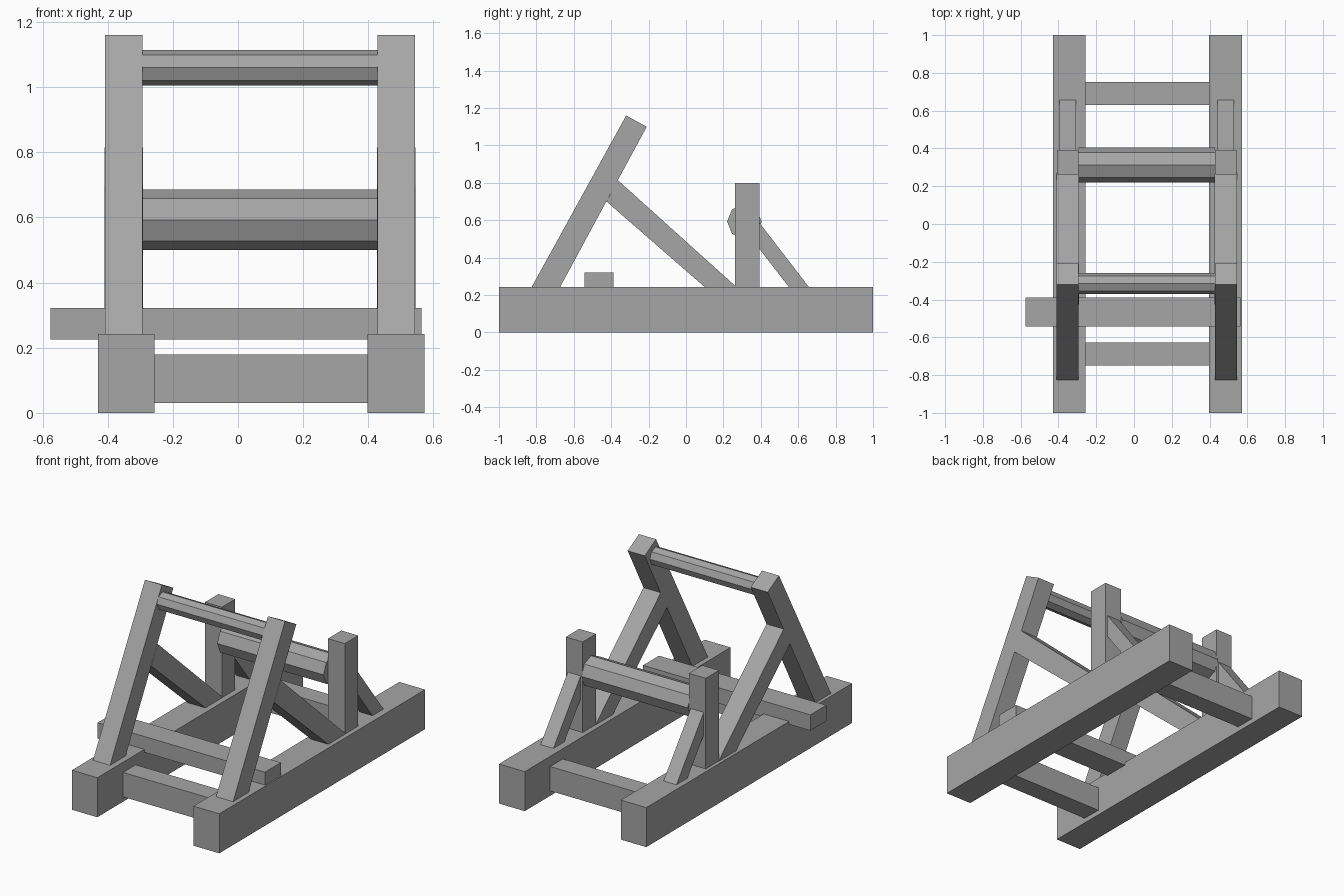
import bpy
import bmesh
from math import cos, sin, radians

cube = bpy.data.objects.get("Cube")
if cube:
    bpy.data.objects.remove(cube, do_unlink=True)

grey = bpy.data.materials.new("timber_grey")
grey.use_nodes = True
colour = (0.38, 0.38, 0.38, 1)
grey.diffuse_color = colour
grey.node_tree.nodes["Principled BSDF"].inputs["Base Color"].default_value = colour


def prism(name, x0, x1, profile):
    """Extrude a (y, z) outline from x0 to x1."""
    bm = bmesh.new()
    base = bm.faces.new([bm.verts.new((x0, y, z)) for y, z in profile])
    grown = bmesh.ops.extrude_face_region(bm, geom=[base], use_keep_orig=True)
    verts = [v for v in grown["geom"] if isinstance(v, bmesh.types.BMVert)]
    bmesh.ops.translate(bm, verts=verts, vec=(x1 - x0, 0, 0))
    bmesh.ops.recalc_face_normals(bm, faces=bm.faces)
    mesh = bpy.data.meshes.new(name)
    bm.to_mesh(mesh)
    bm.free()
    mesh.materials.append(grey)
    obj = bpy.data.objects.new(name, mesh)
    bpy.context.collection.objects.link(obj)
    return obj


def rect(y0, y1, z0, z1):
    return [(y0, z0), (y1, z0), (y1, z1), (y0, z1)]


def octagon(y, z, r):
    return [(y + r * cos(radians(a)), z + r * sin(radians(a))) for a in range(0, 360, 45)]


RAIL_TOP = 0.243

# Side frames: rail, leaning post, long brace, rear post and short brace
rails = {"right": (-0.43, -0.257), "left": (0.397, 0.573)}
centres = {"right": -0.351, "left": 0.486}
side_parts = {
    "leaning_post": (0.058, [(-0.825, RAIL_TOP), (-0.673, RAIL_TOP), (-0.21, 1.10), (-0.32, 1.16)]),
    "long_brace": (0.059, [(0.10, RAIL_TOP), (0.27, RAIL_TOP), (-0.365, 0.815), (-0.425, 0.70)]),
    "rear_post": (0.0575, rect(0.262, 0.392, RAIL_TOP, 0.80)),
    "short_brace": (0.044, [(0.55, RAIL_TOP), (0.657, RAIL_TOP), (0.39, 0.59), (0.39, 0.45)]),
}
for side, (x0, x1) in rails.items():
    prism(side + "_rail", x0, x1, rect(-1, 1, 0, RAIL_TOP))
    for part, (half, profile) in side_parts.items():
        prism(f"{side}_{part}", centres[side] - half, centres[side] + half, profile)

# Cross beams between the rails, and the long beam laid over them
inner = (rails["right"][1], rails["left"][0])
prism("front_cross_beam", *inner, rect(-0.75, -0.627, 0.03, 0.18))
prism("rear_cross_beam", *inner, rect(0.63, 0.753, 0.03, 0.18))
prism("overlaid_beam", -0.575, 0.564, rect(-0.543, -0.388, 0.225, 0.322))

# Eight-sided rollers
prism("upper_roller", -0.295, 0.428, octagon(-0.315, 1.06, 0.055))
prism("rear_roller", -0.295, 0.428, octagon(0.312, 0.593, 0.0925))
